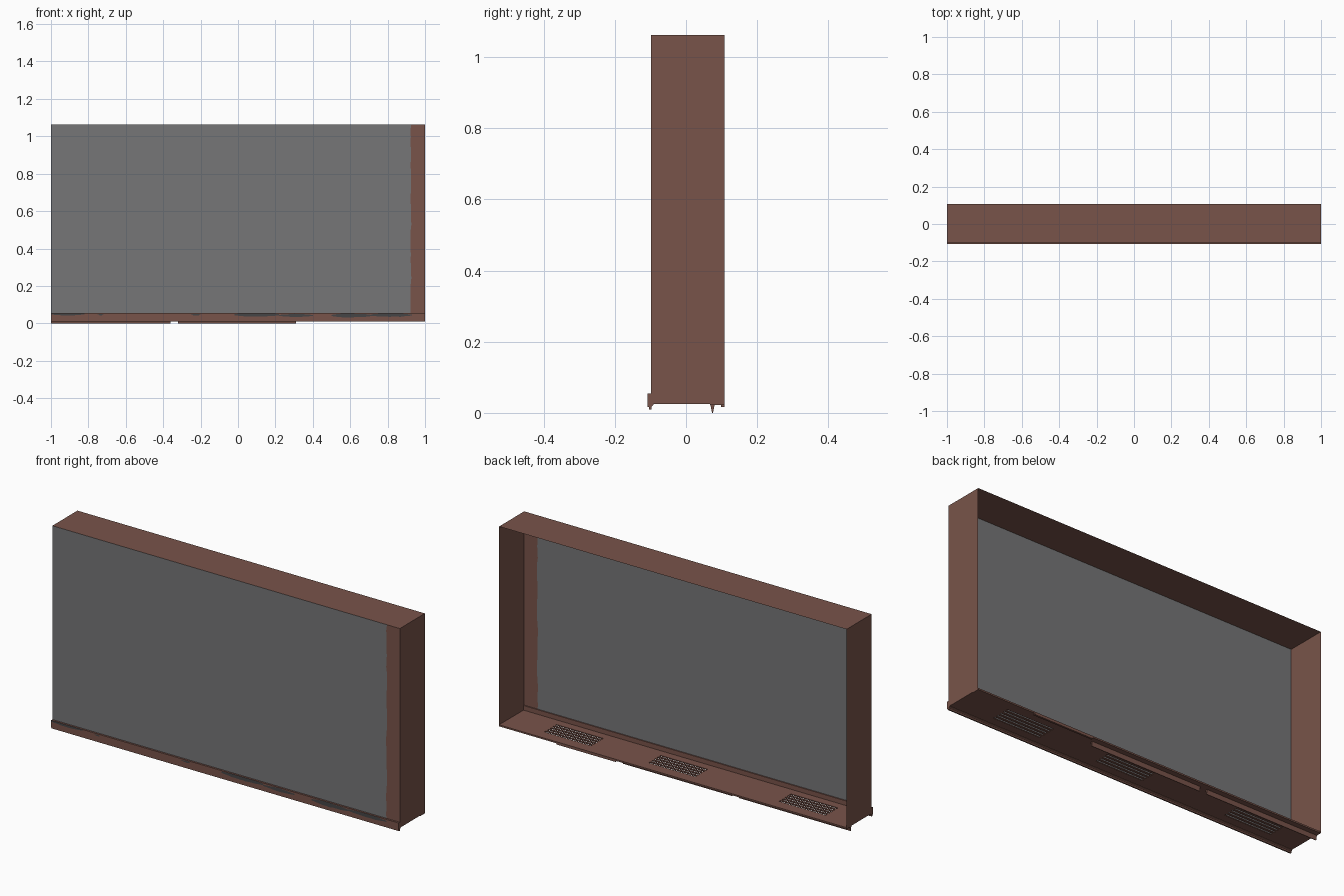
import bpy, bmesh, math, random

if "Cube" in bpy.data.objects:
    bpy.data.objects.remove(bpy.data.objects["Cube"])

random.seed(4)


def material(name, rgb):
    m = bpy.data.materials.new(name)
    m.diffuse_color = (*rgb, 1)
    m.use_nodes = True
    m.node_tree.nodes["Principled BSDF"].inputs["Base Color"].default_value = m.diffuse_color
    return m


BROWN = material("rust brown", (0.19, 0.088, 0.068))
GREY = material("panel grey", (0.18, 0.18, 0.185))
DARK = material("worn charcoal", (0.06, 0.06, 0.062))


def finish(bm, name, mats):
    me = bpy.data.meshes.new(name)
    bm.to_mesh(me)
    bm.free()
    for m in mats:
        me.materials.append(m)
    ob = bpy.data.objects.new(name, me)
    bpy.context.collection.objects.link(ob)
    return ob


def quad(bm, pts, mat=0):
    f = bm.faces.new([bm.verts.new(p) for p in pts])
    f.material_index = mat


def add_box(bm, x0, x1, y0, y1, z0, z1):
    vs = bmesh.ops.create_cube(bm, size=1)["verts"]
    for v in vs:
        v.co.x = x1 if v.co.x > 0 else x0
        v.co.y = y1 if v.co.y > 0 else y0
        v.co.z = z1 if v.co.z > 0 else z0


def boxes(name, specs, mat=BROWN):
    bm = bmesh.new()
    for s in specs:
        add_box(bm, *s)
    return finish(bm, name, [mat])


def extrude_x(name, profile, spans):
    """Run a (y, z) profile along x for each span."""
    bm = bmesh.new()
    for x0, x1 in spans:
        a = [bm.verts.new((x0, y, z)) for y, z in profile]
        b = [bm.verts.new((x1, y, z)) for y, z in profile]
        n = len(profile)
        for i in range(n):
            bm.faces.new((a[i], a[(i + 1) % n], b[(i + 1) % n], b[i]))
        bm.faces.new(a[::-1])
        bm.faces.new(b)
    bmesh.ops.recalc_face_normals(bm, faces=bm.faces)
    return finish(bm, name, [BROWN])


YF, YB, ZF, ZT = -0.098, 0.108, 0.028, 1.062

# Thin sheet surround: top and two sides, open at the back
bm = bmesh.new()
quad(bm, [(-1, YF, ZT), (1, YF, ZT), (1, YB, ZT), (-1, YB, ZT)])
quad(bm, [(1, YF, ZF), (1, YB, ZF), (1, YB, ZT), (1, YF, ZT)])
quad(bm, [(-1, YB, ZF), (-1, YF, ZF), (-1, YF, ZT), (-1, YB, ZT)])
finish(bm, "surround", [BROWN])

# Front sheet: grey panel with a brown margin along a slightly wavy line
bm = bmesh.new()
rows = 32
zs = [0.05 + (ZT - 0.05) * i / rows for i in range(rows + 1)]
xs = [0.924 + random.uniform(-0.003, 0.003) for _ in zs]
for i in range(rows):
    z0, z1, a, b = zs[i], zs[i + 1], xs[i], xs[i + 1]
    quad(bm, [(-1, YF, z0), (a, YF, z0), (b, YF, z1), (-1, YF, z1)], 0)
    quad(bm, [(a, YF, z0), (1, YF, z0), (1, YF, z1), (b, YF, z1)], 1)
finish(bm, "front_panel", [GREY, BROWN])

# Lip along the lower front
extrude_x("front_lip", [(-0.108, 0.054), (-0.108, 0.016), (-0.104, 0.016), (-0.104, 0.01),
                        (-0.097, 0.01), (-0.097, 0.018), (-0.092, 0.022), (-0.092, 0.054)],
          [(-1, 1)])

# Worn patches on the lip
bm = bmesh.new()
for x0, x1, zc, h in [(-1, -0.82, 0.05, 0.016), (-0.75, -0.72, 0.046, 0.008),
                      (-0.25, -0.2, 0.046, 0.01), (-0.02, 0.22, 0.046, 0.022),
                      (0.22, 0.4, 0.042, 0.018), (0.5, 0.71, 0.042, 0.022),
                      (0.71, 0.93, 0.044, 0.02)]:
    n = max(3, int((x1 - x0) / 0.02))
    edge = []
    for i in range(n + 1):
        t = i / n
        w = h * 0.5 * (0.35 + 0.65 * math.sin(math.pi * t)) * random.uniform(0.8, 1.1)
        edge.append((x0 + (x1 - x0) * t, zc - w, min(zc + w, 0.0535)))
    for (xa, la, ua), (xb, lb, ub) in zip(edge, edge[1:]):
        quad(bm, [(xa, -0.1085, la), (xb, -0.1085, lb), (xb, -0.1085, ub), (xa, -0.1085, ua)])
finish(bm, "worn_patches", [DARK])

# Floor with three groups of open slots
slots = [-0.044 + 0.022 * i for i in range(5)]
vents = [(-0.84, -0.57), (-0.09, 0.18), (0.51, 0.78)]
Z0, Z1 = 0.025, 0.03
parts = [(-1, 1, YF, -0.055, Z0, Z1), (-1, 1, 0.055, YB, Z0, Z1)]
solid = [-1] + [x for v in vents for x in v] + [1]
for x0, x1 in zip(solid[::2], solid[1::2]):
    parts.append((x0, x1, -0.055, 0.055, Z0, Z1))
for x0, x1 in vents:
    marks = [-0.055] + [e for s in slots for e in (s - 0.0055, s + 0.0055)] + [0.055]
    for y0, y1 in zip(marks[::2], marks[1::2]):
        parts.append((x0, x1, y0, y1, Z0, Z1))
boxes("vented_floor", parts)

# Ledge under the rear of the floor, with a short filler strip
boxes("rear_ledge", [(-1, 1, 0.068, YB, 0.022, 0.0255),
                     (0.33, 0.67, 0.098, YB, 0.016, 0.023)])

# Tapered rail below the rear, broken into lengths
extrude_x("rear_rail", [(0.068, 0.024), (0.070, 0.016), (0.073, 0.0), (0.076, 0.0),
                        (0.079, 0.016), (0.081, 0.024)],
          [(-1, -0.36), (-0.32, 0.31)])
